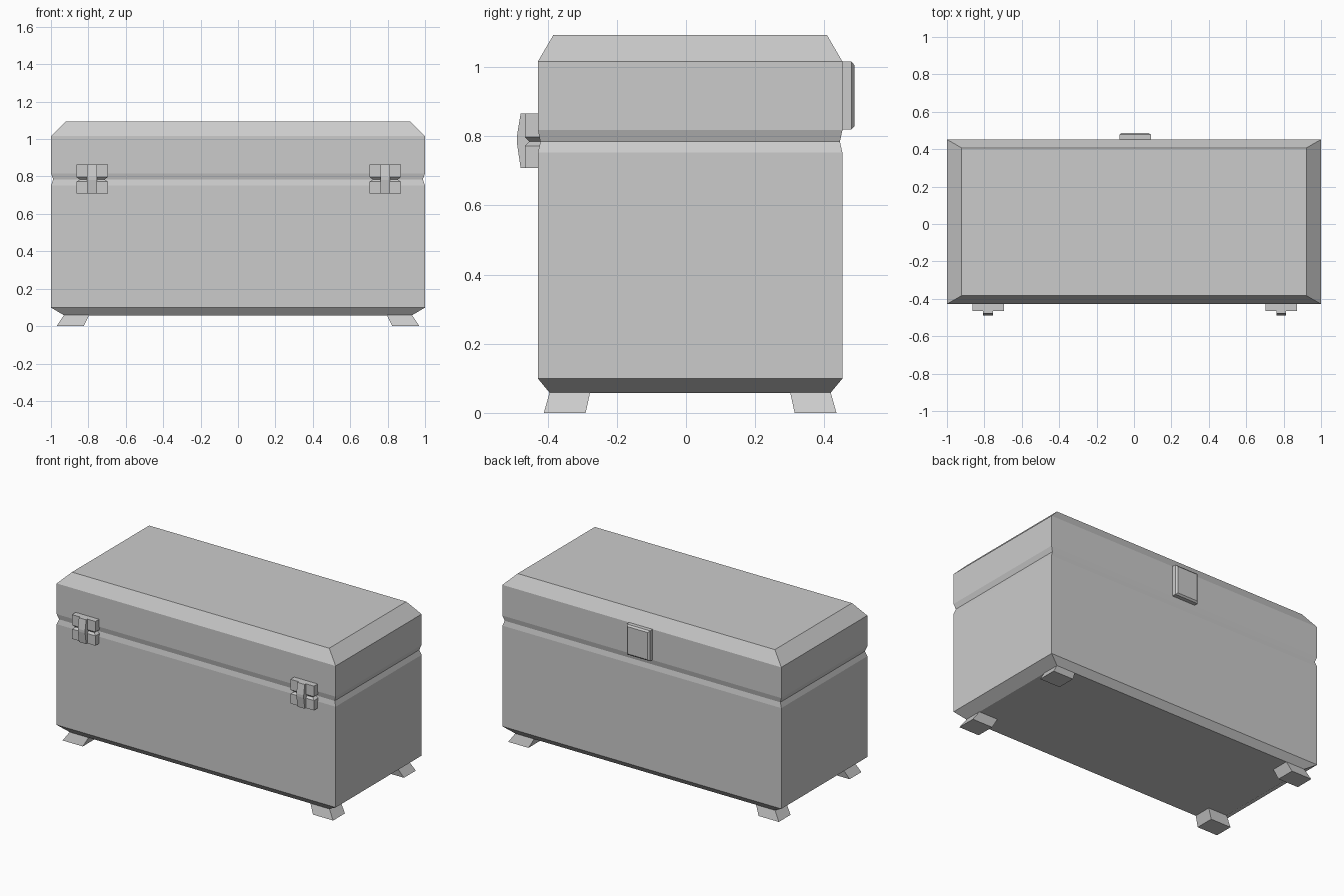
import bpy, bmesh

if "Cube" in bpy.data.objects:
    bpy.data.objects.remove(bpy.data.objects["Cube"])

CY = 0.012          # the box sits slightly behind centre
HX, HY = 1.0, 0.44  # half width and depth of the box
FRONT, BACK = CY - HY, CY + HY


def loft(name, rings, cap_start=True, cap_end=True):
    """Flat-sided solid through rectangles (z, x0, x1, y0, y1), bottom to top."""
    bm = bmesh.new()
    loops = [[bm.verts.new(p) for p in ((x0, y0, z), (x1, y0, z), (x1, y1, z), (x0, y1, z))]
             for z, x0, x1, y0, y1 in rings]
    for a, b in zip(loops, loops[1:]):
        for i in range(4):
            j = (i + 1) % 4
            bm.faces.new((a[i], a[j], b[j], b[i]))
    if cap_start:
        bm.faces.new(loops[0][::-1])
    if cap_end:
        bm.faces.new(loops[-1])
    mesh = bpy.data.meshes.new(name)
    bm.to_mesh(mesh)
    bm.free()
    ob = bpy.data.objects.new(name, mesh)
    bpy.context.collection.objects.link(ob)
    return ob


def inset(z, dx, dy):
    return (z, -HX + dx, HX - dx, FRONT + dy, BACK - dy)


# Chest body and lid, meeting in a shallow V groove
loft("chest_body", [inset(0.058, 0.07, 0.034), inset(0.099, 0, 0),
                    inset(0.752, 0, 0), inset(0.784, 0.012, 0.007)], cap_end=False)
loft("chest_lid", [inset(0.784, 0.012, 0.007), inset(0.817, 0, 0),
                   inset(1.016, 0, 0), inset(1.093, 0.078, 0.045)], cap_start=False)

# Four splayed feet
for sx in (-1, 1):
    for sy in (-1, 1):
        def foot_ring(z, xa, xb, ya, yb):
            return (z, *sorted((sx * xa, sx * xb)), *sorted((CY + sy * ya, CY + sy * yb)))
        loft(f"foot_{'left' if sx < 0 else 'right'}_{'front' if sy < 0 else 'back'}",
             [foot_ring(0, 0.825, 0.97, 0.302, 0.423),
              foot_ring(0.06, 0.795, 0.93, 0.289, 0.406)])

# Two hinges: notched plate with a raised, peaked centre strip
for side, cx in (("left", -0.780), ("right", 0.787)):
    def plate_ring(z, w, y):
        return (z, cx - w, cx + w, y, FRONT + 0.008)
    loft(f"hinge_plate_{side}", [plate_ring(0.708, 0.084, -0.466), plate_ring(0.772, 0.084, -0.466),
                                 plate_ring(0.784, 0.066, -0.453), plate_ring(0.797, 0.084, -0.466),
                                 plate_ring(0.865, 0.084, -0.466)])
    loft(f"hinge_strip_{side}", [plate_ring(0.708, 0.026, -0.478), plate_ring(0.782, 0.026, -0.489),
                                 plate_ring(0.798, 0.026, -0.489), plate_ring(0.865, 0.026, -0.478)])

# Latch plate on the back, lofted outward along y
latch = loft("latch", [(0.448, -0.078, 0.09, 0.819, 1.016), (0.478, -0.078, 0.09, 0.819, 1.016),
                       (0.487, -0.066, 0.078, 0.829, 1.005)])
for v in latch.data.vertices:
    v.co = (v.co.x, v.co.z, v.co.y)
latch.data.flip_normals()
